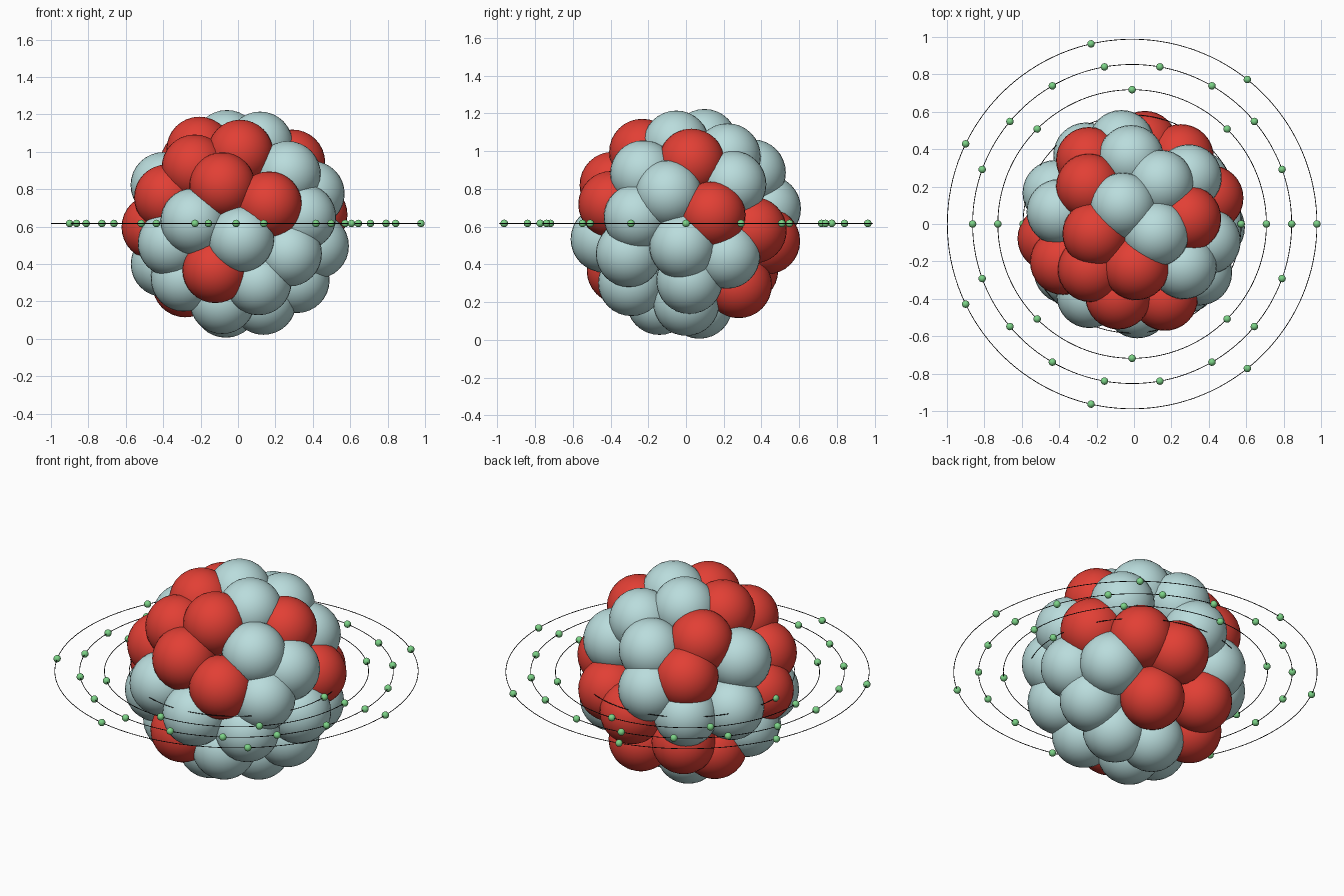
import bpy, math, random
from mathutils import Vector

if "Cube" in bpy.data.objects:
    bpy.data.objects.remove(bpy.data.objects["Cube"])

random.seed(4)
CENTRE = Vector((-0.01, 0, 0.617))
SHELL, NUCLEON_R, ELECTRON_R = 0.444, 0.176, 0.02


def material(name, rgb):
    m = bpy.data.materials.new(name)
    m.diffuse_color = (*rgb, 1)
    m.use_nodes = True
    m.node_tree.nodes["Principled BSDF"].inputs["Base Color"].default_value = m.diffuse_color
    return m


def smooth_ball(name, radius, mat, segs, rings):
    bpy.ops.mesh.primitive_uv_sphere_add(segments=segs, ring_count=rings, radius=radius)
    ob = bpy.context.object
    bpy.ops.object.shade_smooth()
    ob.data.materials.append(mat)
    mesh = ob.data
    mesh.name = name
    bpy.data.objects.remove(ob)
    return mesh


def place(name, mesh, loc):
    ob = bpy.data.objects.new(name, mesh)
    ob.location = loc
    bpy.context.collection.objects.link(ob)


def fibonacci(n):
    pts = []
    for i in range(n):
        z = 1 - 2 * (i + 0.5) / n
        a = i * math.pi * (3 - math.sqrt(5))
        r = math.sqrt(1 - z * z)
        pts.append(Vector((r * math.cos(a), r * math.sin(a), z)))
    return pts


proton = smooth_ball("proton", NUCLEON_R, material("red", (0.76, 0.05, 0.035)), 32, 16)
neutron = smooth_ball("neutron", NUCLEON_R, material("pale_teal", (0.49, 0.72, 0.72)), 32, 16)
electron = smooth_ball("electron", ELECTRON_R, material("green", (0.2, 0.65, 0.24)), 16, 10)
black = material("black", (0.01, 0.01, 0.01))

nucleons = []          # [unit direction, is_proton]


def patch(azimuth, elevation, protons, neutrons):
    """Add outer nucleons by their (right, up) offset seen from one direction."""
    a, e = math.radians(azimuth), math.radians(elevation)
    right = Vector((-math.sin(a), math.cos(a), 0))
    up = Vector((-math.sin(e) * math.cos(a), -math.sin(e) * math.sin(a), math.cos(e)))
    out = right.cross(up)
    for is_proton, offsets in ((True, protons), (False, neutrons)):
        for x, y in offsets:
            depth = math.sqrt(max(0, 0.48 ** 2 - x * x - y * y))
            nucleons.append([(right * x + up * y + out * depth).normalized(), is_proton])


# front, right, top, back left and underside of the nucleus
patch(-90, 0,
      [(-.08, .22), (.19, .11), (-.12, -.27), (-.24, .33), (.04, .42), (-.4, .15), (-.47, -.04)],
      [(-.25, .01), (.03, -.09), (.31, .28), (.32, -.15), (.13, -.34), (-.38, -.13),
       (-.32, -.3), (-.08, -.45)])
patch(0, 0,
      [(.15, .05), (.02, .37), (.4, -.05)],
      [(-.11, .18), (-.29, .01), (-.02, -.13), (.27, .23), (.24, -.18), (.02, -.33)])
patch(-90, 90,
      [(-.21, -.06), (-.25, .22)],
      [(-.06, .1), (.17, .24), (.15, -.07), (-.01, .39), (-.42, .07)])
patch(125, 25,
      [(-.01, -.03), (-.34, -.21), (.15, -.44)],
      [(-.23, -.1), (-.01, -.25), (.26, -.21), (.36, -.3)])
patch(50, -30,
      [(.1, -.15), (.38, -.18), (.31, -.38)],
      [(-.12, -.34), (.09, -.4), (-.41, -.21)])

# merge any ball described twice
unique = []
for d, is_proton in nucleons:
    if all((d - n[0]).length > 0.33 for n in unique):
        unique.append([d, is_proton])
nucleons = unique

# fill the remaining gaps of the shell
candidates = fibonacci(800)
while True:
    best = max(candidates, key=lambda c: min((c - n[0]).length for n in nucleons))
    if min((best - n[0]).length for n in nucleons) < 0.45:
        break
    nucleons.append([best.copy(), random.random() < 0.25])

# gently push apart balls that crowd each other
for _ in range(25):
    for i, p in enumerate(nucleons):
        for q in nucleons[:i]:
            v = p[0] - q[0]
            if 1e-6 < v.length < 0.48:
                push = v.normalized() * (0.48 - v.length) * 0.25
                p[0] = (p[0] + push).normalized()
                q[0] = (q[0] - push).normalized()

for d, is_proton in nucleons:
    place("proton" if is_proton else "neutron", proton if is_proton else neutron,
          CENTRE + d * SHELL)

# inner nucleons
for i, d in enumerate(fibonacci(12)):
    place("inner_nucleon", proton if i % 2 else neutron, CENTRE + d * 0.24)
place("core_nucleon", neutron, CENTRE)

# electron shells: thin ring plus evenly spaced electrons
for radius, count in ((0.583, 2), (0.718, 8), (0.853, 18), (0.988, 7)):
    bpy.ops.mesh.primitive_torus_add(location=CENTRE, major_radius=radius, minor_radius=0.002,
                                     major_segments=128, minor_segments=8)
    ring = bpy.context.object
    ring.name = "orbit_ring"
    ring.data.materials.append(black)
    bpy.ops.object.shade_smooth()
    for k in range(count):
        t = 2 * math.pi * k / count
        place("electron", electron,
              CENTRE + Vector((math.cos(t), math.sin(t), 0)) * radius)
